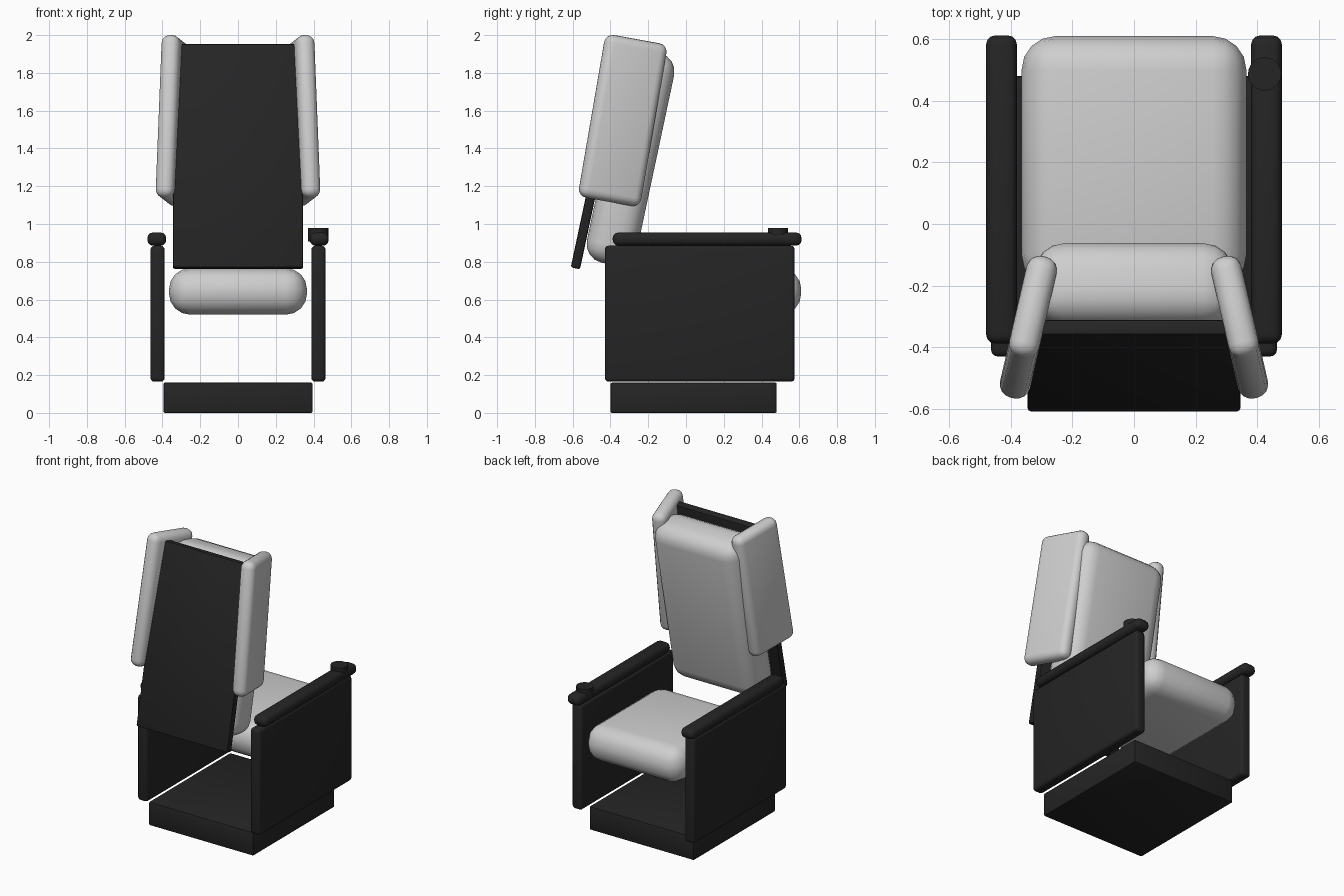
import bpy
import bmesh
from math import radians
from mathutils import Vector, Matrix

if "Cube" in bpy.data.objects:
    bpy.data.objects.remove(bpy.data.objects["Cube"], do_unlink=True)


def make_material(name, rgb):
    mat = bpy.data.materials.new(name)
    mat.use_nodes = True
    mat.diffuse_color = (*rgb, 1)
    mat.node_tree.nodes["Principled BSDF"].inputs["Base Color"].default_value = (*rgb, 1)
    return mat


DARK = make_material("black shell", (0.018, 0.018, 0.018))
FABRIC = make_material("light grey upholstery", (0.62, 0.62, 0.62))


def finish(name, bm, material, location, rotation=(0, 0, 0)):
    mesh = bpy.data.meshes.new(name)
    bm.to_mesh(mesh)
    bm.free()
    mesh.materials.append(material)
    obj = bpy.data.objects.new(name, mesh)
    obj.location = location
    obj.rotation_euler = [radians(a) for a in rotation]
    bpy.context.collection.objects.link(obj)
    bpy.ops.object.select_all(action='DESELECT')
    obj.select_set(True)
    bpy.context.view_layer.objects.active = obj
    bpy.ops.object.shade_smooth_by_angle(angle=radians(35))
    return obj


def rounded_box(name, size, location, material, radius, segments=4, rotation=(0, 0, 0)):
    bm = bmesh.new()
    bmesh.ops.create_cube(bm, size=1)
    bmesh.ops.scale(bm, vec=size, verts=bm.verts)
    bmesh.ops.bevel(bm, geom=bm.edges[:], offset=radius, segments=segments,
                    profile=0.5, affect='EDGES', clamp_overlap=True)
    return finish(name, bm, material, location, rotation)


# Plinth and seat cushion
rounded_box("base", (0.79, 0.88, 0.16), (0, 0.04, 0.08), DARK, 0.008, 2)
rounded_box("seat_cushion", (0.73, 0.82, 0.245), (0, 0.2, 0.643), FABRIC, 0.11)

# Reclined backrest: positions are measured along the lean
LEAN = -12
lean = Matrix.Rotation(radians(LEAN), 3, 'X')
rounded_box("back_panel", (0.69, 0.05, 1.21), lean @ Vector((0, -0.732, 1.232)),
            DARK, 0.01, 2, (LEAN, 0, 0))
rounded_box("back_cushion", (0.65, 0.27, 1.15), lean @ Vector((0, -0.568, 1.26)),
            FABRIC, 0.1, 4, (LEAN, 0, 0))

# Mirrored sides: shell, armrest and head wing
for label, side in (("left", 1), ("right", -1)):
    rounded_box(label + "_side_panel", (0.075, 1.005, 0.72),
                (side * 0.426, 0.073, 0.525), DARK, 0.02, 3)
    rounded_box(label + "_armrest", (0.1, 1.0, 0.07),
                (side * 0.43, 0.112, 0.92), DARK, 0.03, 3)
    rounded_box(label + "_wing", (0.1, 0.34, 0.874),
                (side * 0.343, -0.335, 1.548), FABRIC, 0.045, 4, (-10, 0, side * 13))

# Round holder on one armrest
bm = bmesh.new()
bmesh.ops.create_cone(bm, cap_ends=True, segments=24, radius1=0.054, radius2=0.054, depth=0.07)
finish("cup_holder", bm, DARK, (0.424, 0.487, 0.943))
